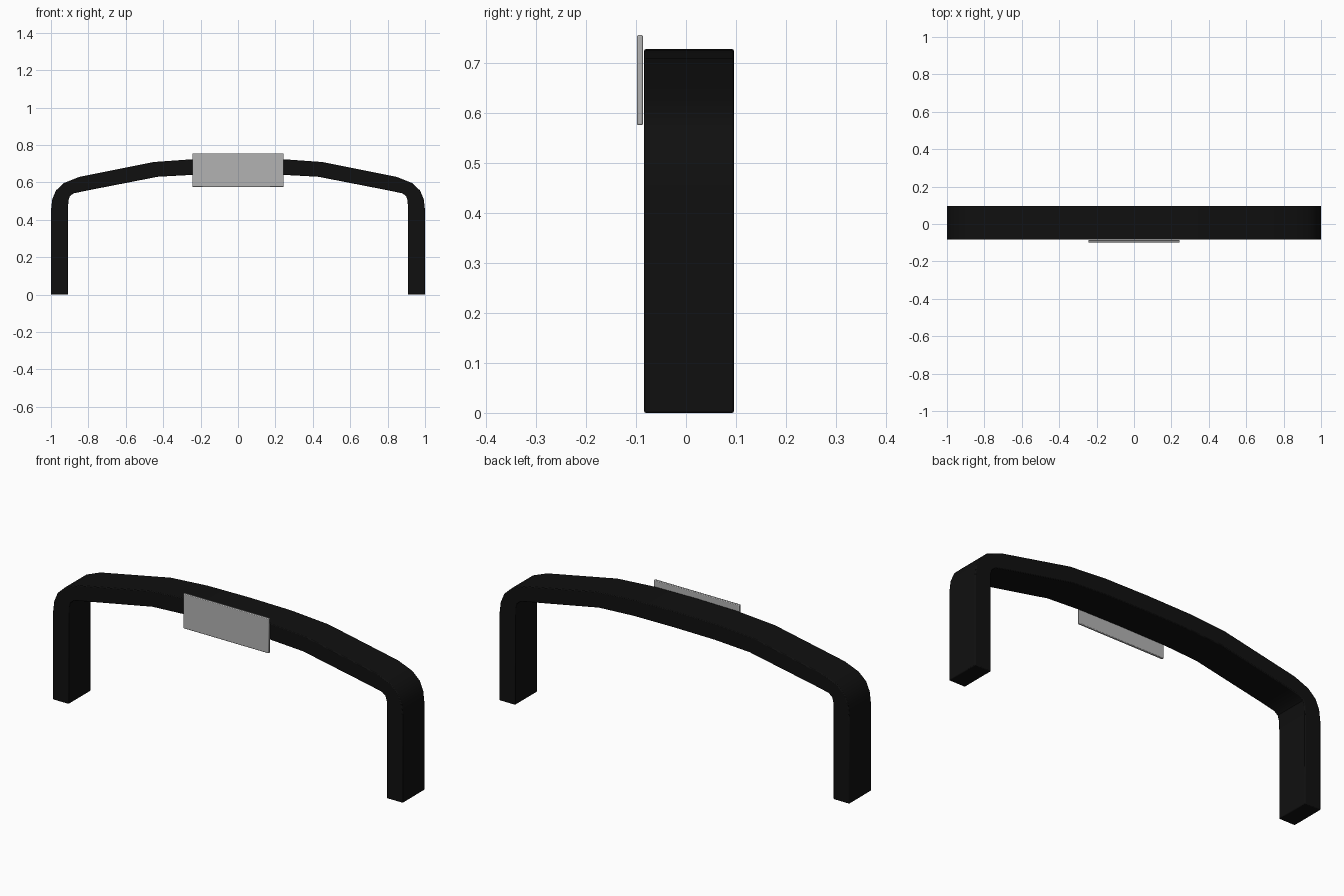
import bpy, bmesh

if "Cube" in bpy.data.objects:
    bpy.data.objects.remove(bpy.data.objects["Cube"])

Y0, Y1 = -0.084, 0.096

# right half of the arch: outer edge from the foot up, inner edge from the foot up
outer = [(1.0, 0), (1.0, 0.45), (0.993, 0.51), (0.973, 0.557), (0.93, 0.597),
         (0.85, 0.629), (0.45, 0.709), (0.24, 0.724), (0.0, 0.727)]
inner = [(0.909, 0), (0.909, 0.45), (0.907, 0.5), (0.9, 0.525), (0.88, 0.541),
         (0.82, 0.554), (0.43, 0.63), (0.23, 0.641), (0.0, 0.643)]


def full(half):
    return half + [(-x, z) for x, z in reversed(half[:-1])]


def finish(ob, width):
    mod = ob.modifiers.new("edge_rounding", 'BEVEL')
    mod.width = width
    mod.segments = 2
    mod.limit_method = 'ANGLE'
    mod.angle_limit = 1.0
    bpy.ops.object.select_all(action='DESELECT')
    ob.select_set(True)
    bpy.context.view_layer.objects.active = ob
    bpy.ops.object.shade_smooth_by_angle(angle=0.6)


# handle: rectangular section swept along the arch
bm = bmesh.new()
rings = []
for (ox, oz), (ix, iz) in zip(full(outer), full(inner)):
    rings.append([bm.verts.new(p) for p in
                  ((ox, Y0, oz), (ox, Y1, oz), (ix, Y1, iz), (ix, Y0, iz))])
for a, b in zip(rings, rings[1:]):
    for k in range(4):
        n = (k + 1) % 4
        bm.faces.new((a[k], a[n], b[n], b[k]))
bm.faces.new(rings[0])
bm.faces.new(rings[-1])
bmesh.ops.recalc_face_normals(bm, faces=bm.faces)
mesh = bpy.data.meshes.new("handle")
bm.to_mesh(mesh)
bm.free()
handle = bpy.data.objects.new("handle", mesh)
bpy.context.collection.objects.link(handle)
black = bpy.data.materials.new("black")
black.diffuse_color = (0.005, 0.005, 0.005, 1)
black.use_nodes = True
black.node_tree.nodes["Principled BSDF"].inputs["Base Color"].default_value = black.diffuse_color
mesh.materials.append(black)
finish(handle, 0.004)

# front plate
bpy.ops.mesh.primitive_cube_add(size=1, location=(0, -0.092, 0.665))
plate = bpy.context.object
plate.name = "front_plate"
plate.scale = (0.488, 0.012, 0.18)
bpy.ops.object.transform_apply(location=False, rotation=False, scale=True)
grey = bpy.data.materials.new("plate_grey")
grey.diffuse_color = (0.45, 0.45, 0.45, 1)
grey.use_nodes = True
grey.node_tree.nodes["Principled BSDF"].inputs["Base Color"].default_value = grey.diffuse_color
plate.data.materials.append(grey)
finish(plate, 0.003)
